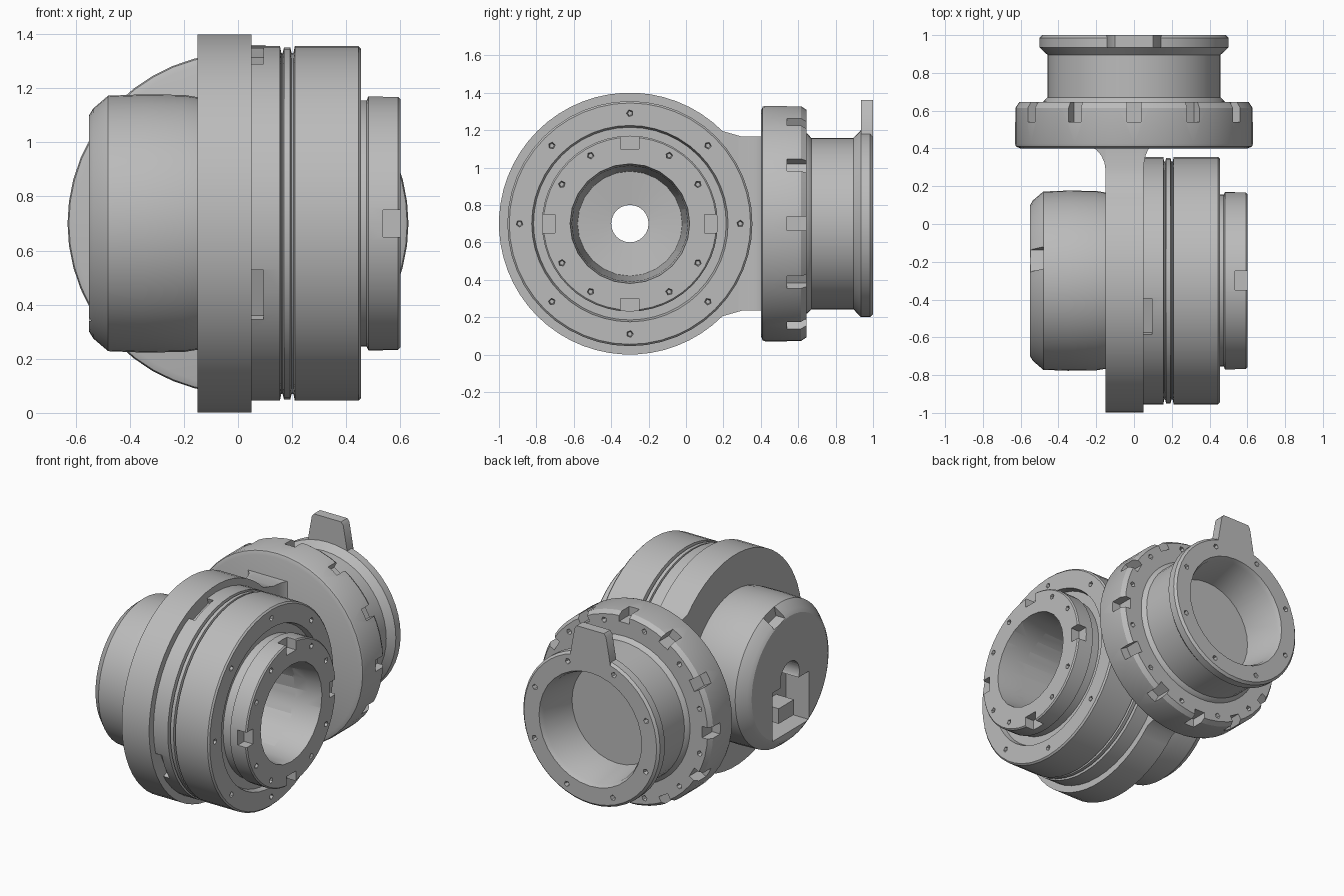
import bpy, bmesh
from math import cos, sin, pi, radians
from mathutils import Matrix, Vector

cube = bpy.data.objects.get("Cube")
if cube:
    bpy.data.objects.remove(cube, do_unlink=True)

GREY = (0.5, 0.5, 0.5, 1)
metal = bpy.data.materials.new("plain grey")
metal.use_nodes = True
metal.diffuse_color = GREY
metal.node_tree.nodes["Principled BSDF"].inputs["Base Color"].default_value = GREY

# Frames: local z runs along each axis of rotation
MAIN = Matrix.Translation((0, -0.3, 0.7)) @ Matrix.Rotation(pi / 2, 4, 'Y')
REAR = Matrix.Translation((0, 0, 0.7)) @ Matrix.Rotation(-pi / 2, 4, 'X')


def finish(name, bm):
    bmesh.ops.recalc_face_normals(bm, faces=bm.faces)
    mesh = bpy.data.meshes.new(name)
    bm.to_mesh(mesh)
    bm.free()
    mesh.materials.append(metal)
    obj = bpy.data.objects.new(name, mesh)
    bpy.context.collection.objects.link(obj)
    return obj


def lathe(name, profile, frame, steps=48):
    """Turn (height, radius) points round the frame's z axis into a solid."""
    pts = [(profile[0][0], 0)] + profile + [(profile[-1][0], 0)]
    bm = bmesh.new()
    vs = [bm.verts.new((r, 0, h)) for h, r in pts]
    edges = [bm.edges.new(p) for p in zip(vs, vs[1:])]
    bmesh.ops.spin(bm, geom=vs + edges, cent=(0, 0, 0), axis=(0, 0, 1),
                   angle=2 * pi, steps=steps, use_merge=False)
    bmesh.ops.remove_doubles(bm, verts=bm.verts, dist=0.0002)
    bm.transform(frame)
    return finish(name, bm)


def loft(name, sections):
    """Skin a list of equal closed sections and cap both ends."""
    bm = bmesh.new()
    rows = [[bm.verts.new(p) for p in s] for s in sections]
    for a, b in zip(rows, rows[1:]):
        for i in range(len(a)):
            j = (i + 1) % len(a)
            bm.faces.new((a[i], a[j], b[j], b[i]))
    bm.faces.new(rows[0])
    bm.faces.new(rows[-1])
    return finish(name, bm)


def box(name, lo, hi):
    bm = bmesh.new()
    size = Vector(hi) - Vector(lo)
    mid = (Vector(hi) + Vector(lo)) / 2
    bmesh.ops.create_cube(bm, size=1, matrix=Matrix.Translation(mid) @ Matrix.Diagonal((*size, 1)))
    return finish(name, bm)


def notches(frame, r, h, size, angles):
    """Box cutters standing round an axis; size is radial, tangential, axial."""
    bm = bmesh.new()
    for a in angles:
        m = (frame @ Matrix.Rotation(radians(a), 4, 'Z') @ Matrix.Translation((r, 0, h))
             @ Matrix.Diagonal((*size, 1)))
        bmesh.ops.create_cube(bm, size=1, matrix=m)
    return finish("notch_cutter", bm)


def screws(frame, r, h, angles, rad=0.025):
    """Small pointed holes sunk into a face at height h."""
    bm = bmesh.new()
    for a in angles:
        m = frame @ Matrix.Rotation(radians(a), 4, 'Z') @ Matrix.Translation((r, 0, h))
        bmesh.ops.create_cone(bm, cap_ends=True, segments=5, radius1=rad * 0.5,
                              radius2=rad, depth=0.06, matrix=m)
    return finish("screw_cutter", bm)


def cut(obj, *cutters, keep=False):
    bpy.context.view_layer.objects.active = obj
    for c in cutters:
        mod = obj.modifiers.new("cut", 'BOOLEAN')
        mod.operation, mod.solver, mod.object = 'DIFFERENCE', 'EXACT', c
        bpy.ops.object.modifier_apply(modifier=mod.name)
        if not keep:
            bpy.data.objects.remove(c, do_unlink=True)


# Link plate: a disc that runs into a straight neck
outline = [(-0.3 + 0.7 * cos(radians(a)), 0.7 + 0.7 * sin(radians(a))) for a in range(45, 316, 6)]
outline = [(0.42, 1.165), (0.3, 1.165)] + outline + [(0.3, 0.235), (0.42, 0.235)]
link_plate = loft("link_plate", [[(x, y, z) for y, z in outline] for x in (-0.15, 0.05)])

# Neck flare: concave sweep from the neck out to the rear collar
flare = []
for i in range(6):
    t = i * pi / 10
    y, grow = 0.28 + 0.14 * sin(t), 1 - cos(t)
    x0, x1 = -0.15 - 0.12 * grow, 0.05 + 0.06 * grow
    flare.append([(x0, y, 0.235), (x1, y, 0.235), (x1, y, 1.165), (x0, y, 1.165)])
neck_flare = loft("neck_flare", flare)

# Main joint, built along x
motor_housing = lathe("motor_housing", [(-0.55, 0.4), (-0.535, 0.425), (-0.48, 0.472), (-0.35, 0.477),
                                        (-0.2, 0.475), (-0.14, 0.465)], MAIN)
gear_housing = lathe("gear_housing", [(0.04, 0.655), (0.155, 0.655), (0.16, 0.63), (0.165, 0.63),
                                      (0.17, 0.65), (0.193, 0.65), (0.198, 0.63), (0.205, 0.63),
                                      (0.21, 0.655), (0.445, 0.655), (0.455, 0.645), (0.455, 0.525),
                                      (0.42, 0.515), (0.42, 0.4)], MAIN)
output_flange = lathe("output_flange", [(0.41, 0.455), (0.475, 0.455), (0.482, 0.47), (0.592, 0.47),
                                        (0.6, 0.462)], MAIN)

# Stepped bore through the main joint
bore = lathe("bore_cutter", [(-0.7, 0.1), (-0.1, 0.1), (-0.08, 0.28), (0.5, 0.31), (0.7, 0.33)], MAIN, 24)
for part in (motor_housing, link_plate, gear_housing, output_flange):
    cut(part, bore, keep=True)
bpy.data.objects.remove(bore, do_unlink=True)

# Holes and notches of the main joint
cut(gear_housing, screws(MAIN, 0.59, 0.455, range(0, 360, 45)),
    notches(MAIN, 0.65, 0.07, (0.08, 0.2, 0.05), (197, 294)))
cut(output_flange, notches(MAIN, 0.45, 0.58, (0.1, 0.1, 0.09), range(0, 360, 90)),
    screws(MAIN, 0.42, 0.6, [a for a in range(0, 360, 30) if a % 90]))
cut(motor_housing, box("pocket_cutter", (-0.6, -0.5, 0.34), (-0.38, -0.12, 0.66)),
    notches(MAIN, 0.45, -0.52, (0.1, 0.12, 0.08), (165,)))
box("connector_block", (-0.51, -0.4, 0.4), (-0.37, -0.24, 0.5))

# Rear joint, built along y
rear_collar = lathe("rear_collar", [(0.4, 0.6), (0.41, 0.625), (0.425, 0.63), (0.615, 0.63),
                                    (0.645, 0.61), (0.645, 0.4)], REAR)
cut(rear_collar, notches(REAR, 0.61, 0.6, (0.08, 0.075, 0.12), range(0, 360, 30)),
    screws(REAR, 0.57, 0.645, range(15, 360, 30)))
rear_flange = lathe("rear_flange", [(0.62, 0.49), (0.65, 0.48), (0.67, 0.458), (0.895, 0.458),
                                    (0.935, 0.5), (0.985, 0.5), (1.0, 0.485)], REAR)
cut(rear_flange, lathe("rear_bore_cutter", [(0.72, 0.33), (0.97, 0.36), (1.03, 0.39)], REAR, 32),
    screws(REAR, 0.44, 1.0, range(22, 360, 45)))

# Locating tab on top of the rear flange
locating_tab = loft("locating_tab", [[(-w, 0.935, z), (w, 0.935, z), (w, 1.0, z), (-w, 1.0, z)]
                                     for w, z in ((0.15, 1.13), (0.14, 1.2), (0.115, 1.34), (0.1, 1.36))])

# Smooth turned surfaces, crisp edges
bpy.ops.object.select_all(action='DESELECT')
parts = (link_plate, neck_flare, motor_housing, gear_housing, output_flange,
         rear_collar, rear_flange, locating_tab)
for part in parts:
    part.select_set(True)
bpy.context.view_layer.objects.active = link_plate
bpy.ops.object.shade_smooth_by_angle(angle=radians(30))
